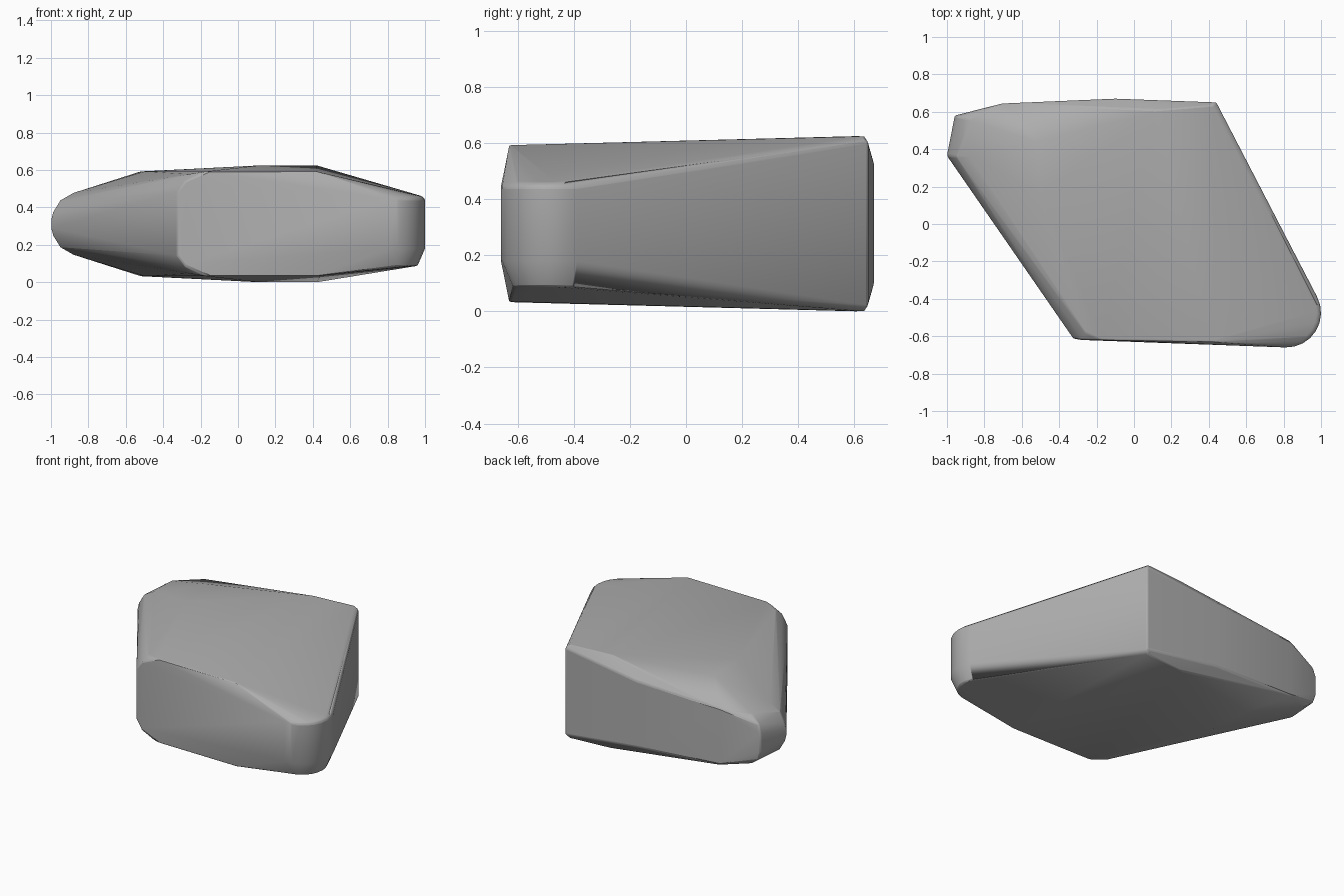
import bpy, bmesh
from math import cos, sin, radians

cube = bpy.data.objects.get("Cube")
if cube:
    bpy.data.objects.remove(cube, do_unlink=True)

MID = 0.3125  # height of the rock's middle plane

stone = bpy.data.materials.new("stone grey")
stone.use_nodes = True
stone.diffuse_color = (0.42, 0.42, 0.42, 1)
stone.node_tree.nodes["Principled BSDF"].inputs["Base Color"].default_value = (0.42, 0.42, 0.42, 1)

# Corners mirrored above and below the middle plane: x, y, half height
corners = [
    (0.42, -0.63, 0.28), (-0.17, -0.62, 0.28), (-0.26, -0.58, 0.265),    # front rim
    (-0.28, -0.62, 0.23), (-0.325, -0.612, 0.17),                      # front left corner
    (-0.5, 0.16, 0.28), (-0.52, 0.44, 0.28),                           # left rim of the slab
    (0.12, 0.61, 0.3125), (0.42, 0.635, 0.3125), (0.44, 0.65, 0.29),   # back rim
    (-0.1, 0.67, 0.22), (-0.7, 0.645, 0.19),                           # back wall
    (-0.88, 0.36, 0.165), (-0.88, 0.56, 0.165),                        # nose shoulder
    (-0.95, 0.36, 0.125), (-0.94, 0.575, 0.12),
    (-0.99, 0.365, 0.06), (-0.958, 0.58, 0.06), (-1.0, 0.365, 0.02),
]
points = [(x, y, MID + side * h) for x, y, h in corners for side in (1, -1)]

# Rounded upright tip at the front right of the plan, with a lower chamfer
for step in range(9):
    a = radians(-92 + step * 15)
    for radius, z in ((0.17, 0.46), (0.185, 0.445), (0.185, 0.18), (0.145, 0.088)):
        points.append((0.815 + radius * cos(a), -0.475 + radius * sin(a), z))

# Wrap the corners in a convex shell
bm = bmesh.new()
verts = [bm.verts.new(p) for p in points]
hull = bmesh.ops.convex_hull(bm, input=verts)
spare = {v for v in hull["geom_interior"] + hull["geom_unused"]
         if isinstance(v, bmesh.types.BMVert) and v.is_valid}
bmesh.ops.delete(bm, geom=list(spare), context="VERTS")
bmesh.ops.dissolve_limit(bm, angle_limit=radians(1), verts=bm.verts, edges=bm.edges)
bmesh.ops.recalc_face_normals(bm, faces=bm.faces)
mesh = bpy.data.meshes.new("rock")
bm.to_mesh(mesh)
bm.free()
mesh.materials.append(stone)
rock = bpy.data.objects.new("rock", mesh)
bpy.context.collection.objects.link(rock)

# Worn edges
bevel = rock.modifiers.new("worn edges", "BEVEL")
bevel.width = 0.012
bevel.segments = 2
bevel.limit_method = "ANGLE"
bevel.angle_limit = radians(25)

bpy.context.view_layer.objects.active = rock
rock.select_set(True)
bpy.ops.object.shade_smooth_by_angle(angle=radians(30))
